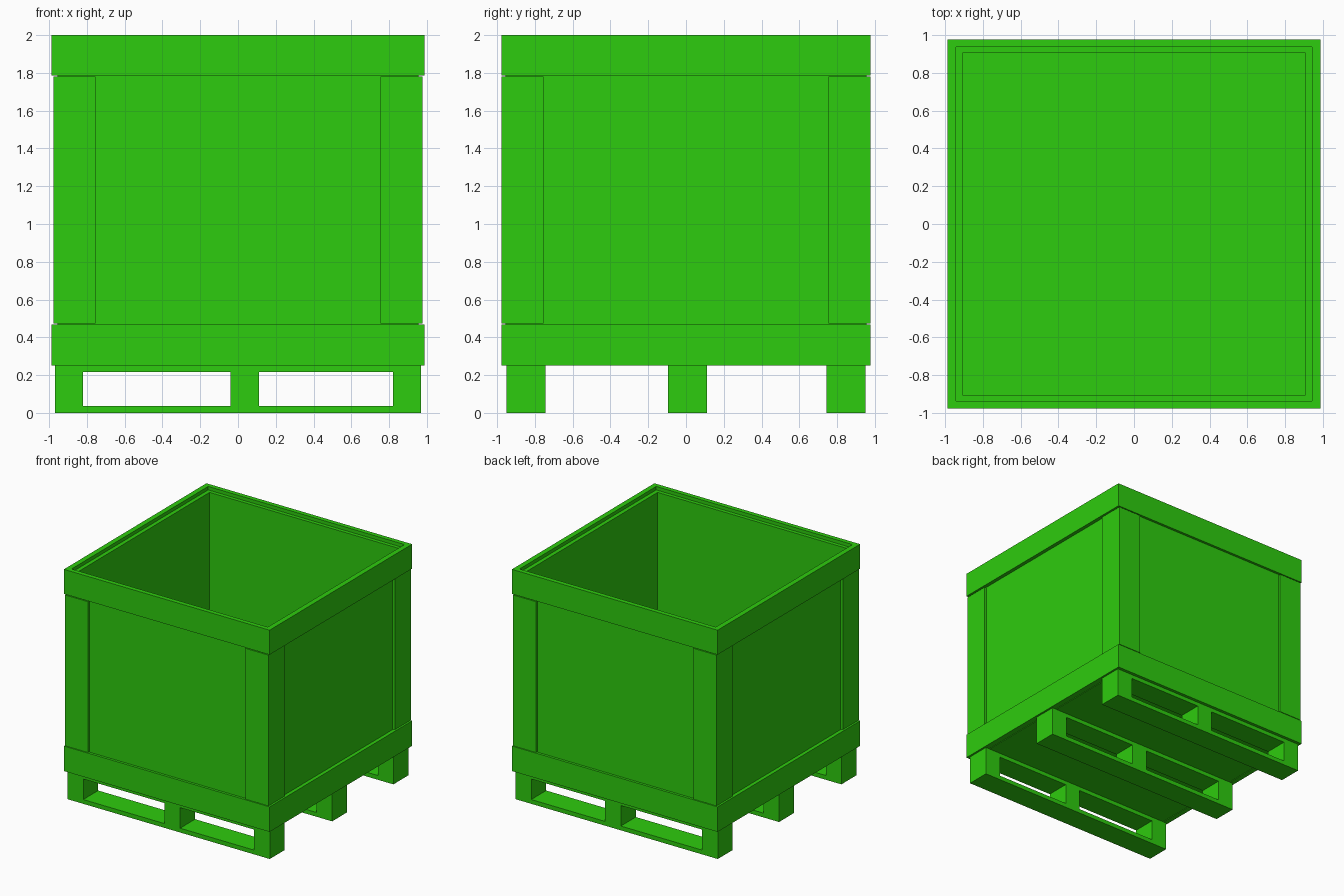
import bpy
import bmesh

cube = bpy.data.objects.get("Cube")
if cube:
    bpy.data.objects.remove(cube, do_unlink=True)

GREEN = (0.027, 0.604, 0.0044, 1.0)
green = bpy.data.materials.new("bright green")
green.use_nodes = True
green.diffuse_color = GREEN
green.node_tree.nodes["Principled BSDF"].inputs["Base Color"].default_value = GREEN


def prism(name, outline, z0, z1, hole=None):
    """Extrude an outline from z0 to z1; an optional matching hole makes a ring."""
    bm = bmesh.new()
    outer = [bm.verts.new((x, y, z0)) for x, y in outline]
    n = len(outer)
    if hole:
        inner = [bm.verts.new((x, y, z0)) for x, y in hole]
        for i in range(n):
            j = (i + 1) % n
            bm.faces.new((outer[i], outer[j], inner[j], inner[i]))
    else:
        bm.faces.new(outer)
    top = bmesh.ops.extrude_face_region(bm, geom=bm.faces[:])
    verts = [g for g in top["geom"] if isinstance(g, bmesh.types.BMVert)]
    bmesh.ops.translate(bm, verts=verts, vec=(0, 0, z1 - z0))
    bmesh.ops.recalc_face_normals(bm, faces=bm.faces[:])
    mesh = bpy.data.meshes.new(name)
    bm.to_mesh(mesh)
    bm.free()
    mesh.materials.append(green)
    obj = bpy.data.objects.new(name, mesh)
    bpy.context.collection.objects.link(obj)
    return obj


def rect(x0, x1, y0, y1):
    return [(x0, y0), (x1, y0), (x1, y1), (x0, y1)]


def centred(hx, hy):
    return rect(-hx, hx, -hy, hy)


# Box walls, floor and the two surrounding bands
prism("wall_panels", centred(0.955, 0.955), 0.255, 1.97, centred(0.907, 0.905))
prism("box_floor", centred(0.93, 0.93), 0.25, 0.29)
prism("upper_band", centred(0.987, 0.977), 1.787, 2.0, centred(0.942, 0.937))
prism("lower_band", centred(0.987, 0.977), 0.25, 0.467, centred(0.942, 0.937))

# L-shaped corner posts
OUT, IN, END = 0.976, 0.945, 0.755
ell = [(OUT, OUT), (END, OUT), (END, IN), (IN, IN), (IN, END), (OUT, END)]
for side, sx in (("left", 1), ("right", -1)):
    for depth, sy in (("back", 1), ("front", -1)):
        prism(f"{depth}_{side}_post", [(x * sx, y * sy) for x, y in ell], 0.472, 1.78)

# Pallet runners: a bottom board, three blocks and a top board in each row
rows = {"front": (-0.95, -0.745), "middle": (-0.095, 0.11), "back": (0.745, 0.95)}
blocks = {"right": (-0.97, -0.82), "centre": (-0.04, 0.11), "left": (0.82, 0.97)}
for row, (y0, y1) in rows.items():
    prism(f"{row}_bottom_board", rect(-0.97, 0.97, y0, y1), 0, 0.037)
    prism(f"{row}_top_board", rect(-0.97, 0.97, y0, y1), 0.215, 0.25)
    for place, (x0, x1) in blocks.items():
        prism(f"{row}_{place}_block", rect(x0, x1, y0, y1), 0.037, 0.215)
